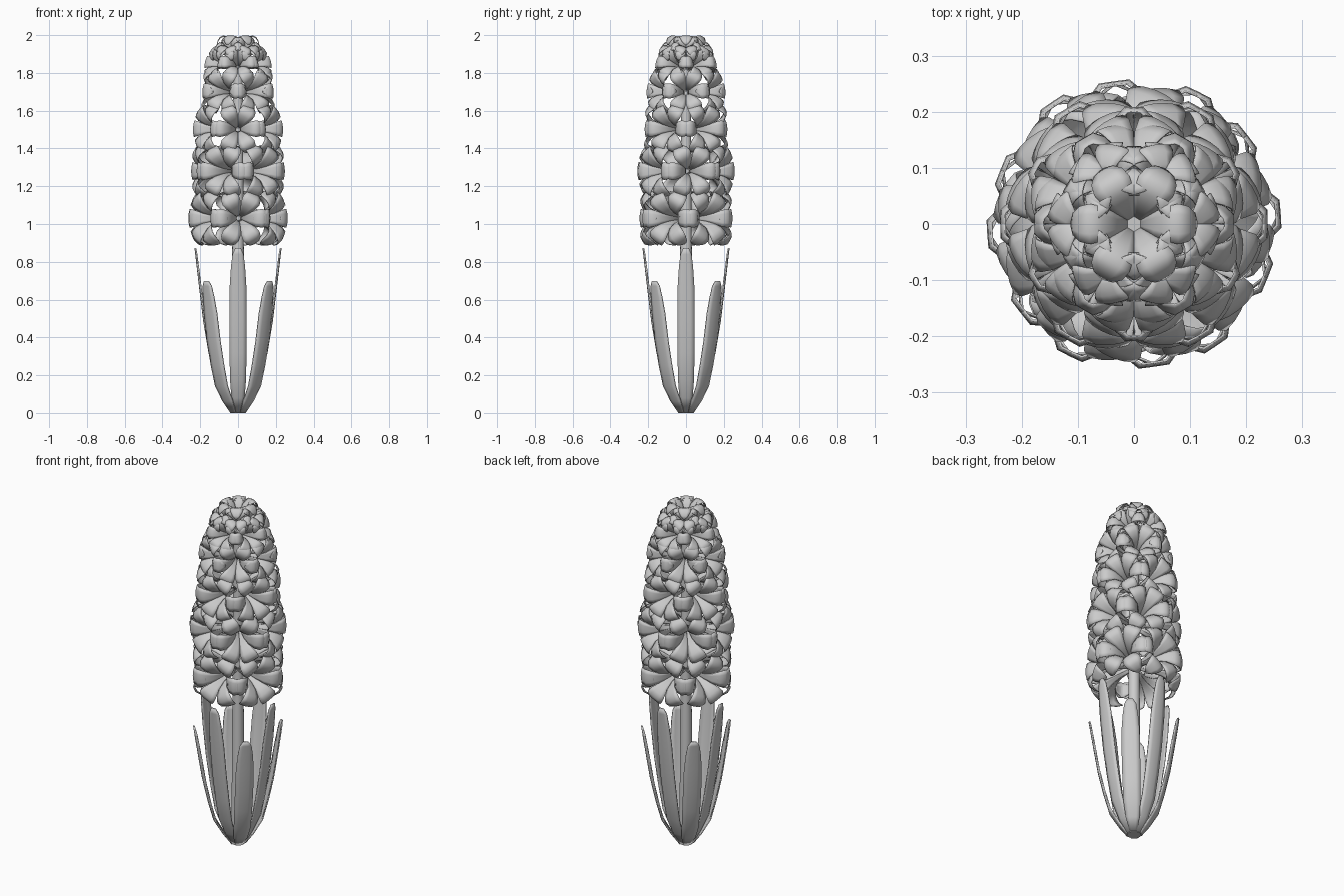
import bpy, math
from mathutils import Matrix, Vector

if "Cube" in bpy.data.objects:
    bpy.data.objects.remove(bpy.data.objects["Cube"])


def make_mesh(name, verts, faces):
    me = bpy.data.meshes.new(name)
    me.from_pydata(verts, [], faces)
    me.update()
    for p in me.polygons:
        p.use_smooth = True
    return me


def add_object(name, me, matrix, thickness):
    ob = bpy.data.objects.new(name, me)
    bpy.context.collection.objects.link(ob)
    ob.matrix_world = matrix
    mod = ob.modifiers.new("thickness", 'SOLIDIFY')
    mod.thickness = thickness
    mod.offset = 0
    return ob


def strip(profile, across, bend):
    """Grid along (radius, height, half width); edges shifted by bend."""
    verts, faces = [], []
    for i, (r, h, w) in enumerate(profile):
        for j in range(across + 1):
            s = 2 * j / across - 1
            dr, dh = bend(i, s, w)
            verts.append(Vector((r + dr, w * s, h + dh)))
    n = across + 1
    for i in range(len(profile) - 1):
        for j in range(across):
            a = i * n + j
            faces.append((a, a + 1, a + n + 1, a + n))
    return verts, faces


# flower: six petals joined into a funnel, tips curling back; opens along +z
petal = [(0.012, -0.20, 0.007), (0.017, -0.13, 0.010), (0.026, -0.085, 0.015),
         (0.047, -0.040, 0.027), (0.076, -0.010, 0.041), (0.104, -0.001, 0.047),
         (0.127, -0.014, 0.041), (0.142, -0.042, 0.026), (0.147, -0.066, 0.005)]
pv, pf = strip(petal, 4, lambda i, s, w: (0, -0.15 * w * s * s if i > 3 else 0))
verts, faces = [], []
for k in range(6):
    rot = Matrix.Rotation(k * math.pi / 3, 4, 'Z')
    base = len(verts)
    verts += [rot @ v for v in pv]
    faces += [tuple(base + q for q in f) for f in pf]
flower_mesh = make_mesh("flower", verts, faces)

# rings of flowers: height, crest radius, scale, upward tilt, turn (degrees)
rows = [(1.03, 0.238, 1.05, 0, 34), (1.28, 0.235, 1.0, 0, 8),
        (1.505, 0.218, 0.93, 2, 30), (1.705, 0.188, 0.86, 4, 0),
        (1.86, 0.158, 0.70, 16, 30), (1.945, 0.112, 0.56, 40, 0)]
for n, (z, r, sc, tilt, turn) in enumerate(rows):
    for k in range(6):
        m = (Matrix.Rotation(math.radians(turn + 60 * k), 4, 'Z')
             @ Matrix.Translation((r, 0, z))
             @ Matrix.Rotation(math.radians(90 - tilt), 4, 'Y')
             @ Matrix.Rotation(math.radians(30), 4, 'Z')
             @ Matrix.Scale(sc, 4))
        add_object(f"flower_row{n + 1}_{k + 1}", flower_mesh, m, 0.004)
add_object("flower_top", flower_mesh,
           Matrix.Translation((0, 0, 1.998)) @ Matrix.Scale(0.76, 4), 0.004)

# leaves: four tall ones and four short ones between them
tall = [(0.036, 0.003, 0.018), (0.078, 0.08, 0.034), (0.124, 0.18, 0.042),
        (0.153, 0.32, 0.044), (0.180, 0.48, 0.045), (0.202, 0.66, 0.044),
        (0.215, 0.77, 0.037), (0.223, 0.84, 0.029), (0.227, 0.873, 0.014)]
short = [(r * 1.05, h * 0.8, w * 1.08) for r, h, w in tall]
for name, prof, turn in (("tall_leaf", tall, 0), ("short_leaf", short, 45)):
    lv, lf = strip(prof, 4, lambda i, s, w: (-0.15 * w * s * s, 0))
    me = make_mesh(name, lv, lf)
    for k in range(4):
        m = Matrix.Rotation(math.radians(turn + 90 * k), 4, 'Z')
        add_object(f"{name}_{k + 1}", me, m, 0.007)

# stem
bpy.ops.mesh.primitive_cone_add(vertices=16, radius1=0.036, radius2=0.024,
                                depth=1.90, location=(0, 0, 0.95))
bpy.context.object.name = "stem"
bpy.ops.object.shade_smooth_by_angle()
